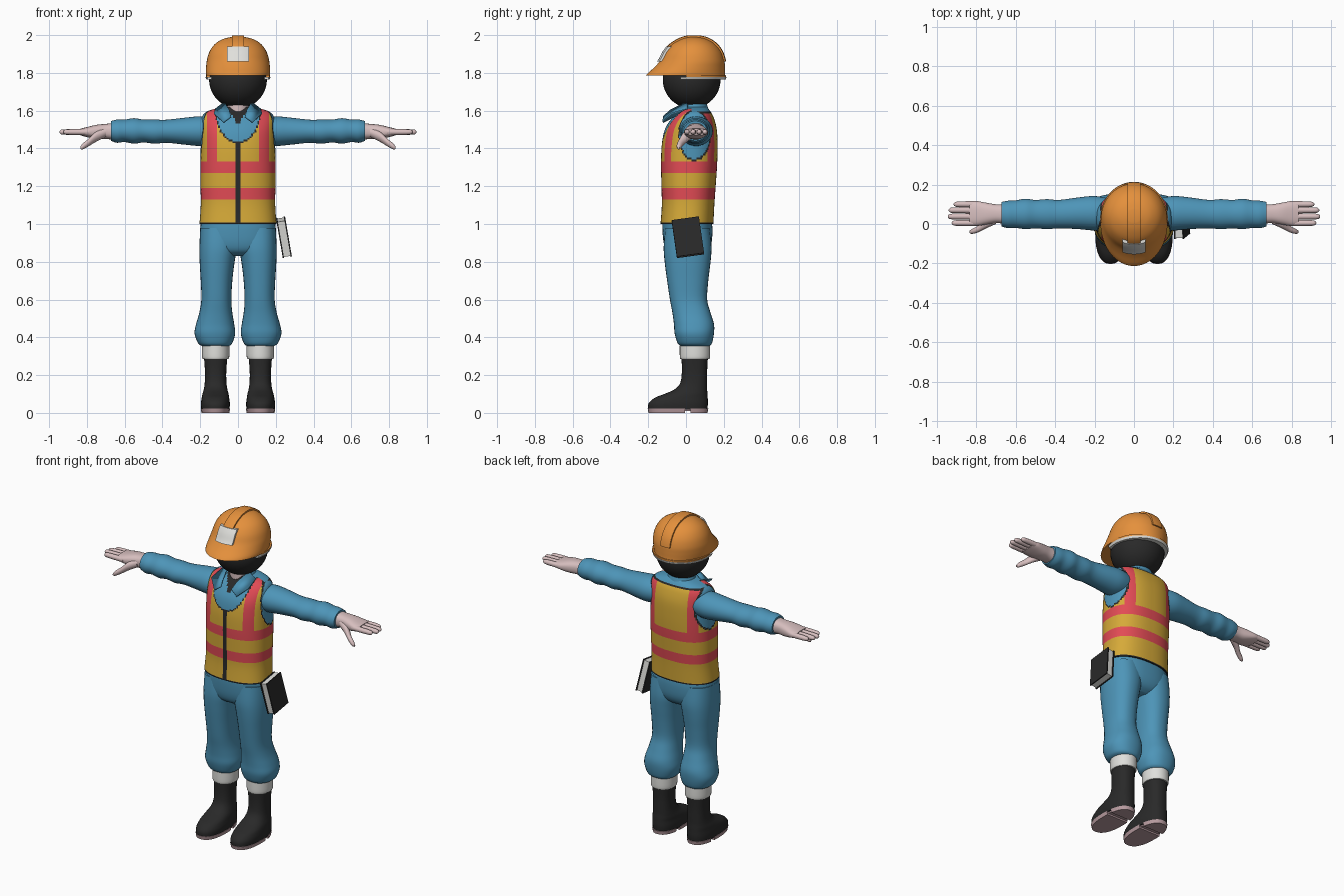
import bpy, bmesh
from math import sin, cos, pi
from mathutils import Matrix, Euler, Vector

if "Cube" in bpy.data.objects:
    bpy.data.objects.remove(bpy.data.objects["Cube"])


def material(name, r, g, b):
    m = bpy.data.materials.new(name)
    m.use_nodes = True
    m.diffuse_color = (r, g, b, 1)
    m.node_tree.nodes["Principled BSDF"].inputs["Base Color"].default_value = (r, g, b, 1)
    return m


BLUE = material("denim blue", .075, .30, .48)
YELLOW = material("vest yellow", .67, .40, .04)
RED = material("band red", .76, .07, .09)
BLACK = material("soft black", .022, .022, .022)
ORANGE = material("helmet orange", .78, .28, .045)
WHITE = material("off white", .74, .74, .71)
SKIN = material("pale skin", .68, .52, .52)
SOLE = material("sole pink", .48, .33, .35)


def finish(name, bm, mats, rule=None, mirror=False, sharp=.7):
    """Turn a bmesh into a smooth object, coloured by a face rule."""
    bmesh.ops.recalc_face_normals(bm, faces=bm.faces)
    for f in bm.faces:
        f.smooth = True
        if rule:
            f.material_index = mats.index(rule(f.calc_center_median()))
    me = bpy.data.meshes.new(name)
    bm.to_mesh(me)
    bm.free()
    me.set_sharp_from_angle(angle=sharp)
    for m in mats:
        me.materials.append(m)
    ob = bpy.data.objects.new(name, me)
    bpy.context.collection.objects.link(ob)
    if mirror:
        ob.modifiers.new("mirror", "MIRROR").use_mirror_merge = False
    return ob


def spline(rows, sub):
    """Smooth the ring table by Catmull-Rom interpolation."""
    out = []
    for i in range(len(rows) - 1):
        p = [Vector(rows[max(0, min(len(rows) - 1, i + k))]) for k in (-1, 0, 1, 2)]
        for s in range(sub):
            t = s / sub
            out.append(p[1] + (p[2] - p[0]) * (t / 2)
                       + (p[0] * 2 - p[1] * 5 + p[2] * 4 - p[3]) * (t * t / 2)
                       + (p[1] * 3 - p[0] - p[2] * 3 + p[3]) * (t ** 3 / 2))
    return out + [Vector(rows[-1])]


def loft_mesh(rows, along_x=False, n=32, sub=4, power=2.0):
    """Rows are (position, low a, high a, low b, high b) of oval rings."""
    bm = bmesh.new()
    loops = []
    for t, a0, a1, b0, b1 in spline([tuple(r) for r in rows], sub):
        loop = []
        for k in range(n):
            c, s = cos(2 * pi * k / n), sin(2 * pi * k / n)
            u = abs(c) ** (2 / power) * (1 if c > 0 else -1)
            v = abs(s) ** (2 / power) * (1 if s > 0 else -1)
            a = (a0 + a1) / 2 + u * (a1 - a0) / 2
            b = (b0 + b1) / 2 + v * (b1 - b0) / 2
            loop.append(bm.verts.new((t, a, b) if along_x else (a, b, t)))
        loops.append(loop)
    for lo, hi in zip(loops, loops[1:]):
        for k in range(n):
            j = (k + 1) % n
            bm.faces.new((lo[k], lo[j], hi[j], hi[k]))
    bm.faces.new(loops[0])
    bm.faces.new(loops[-1])
    return bm


def cut(bm, axis, at, keep=0):
    """Slice at a plane; keep=1 keeps the upper side, -1 the lower side."""
    no = Vector((0, 0, 0))
    no[axis] = 1
    bmesh.ops.bisect_plane(bm, geom=bm.verts[:] + bm.edges[:] + bm.faces[:], plane_co=no * at,
                           plane_no=no, clear_inner=keep > 0, clear_outer=keep < 0)
    if keep:
        bmesh.ops.holes_fill(bm, edges=bm.edges, sides=0)
    return bm


def loft(name, rows, mat, mirror=False, **kw):
    return finish(name, loft_mesh(rows, **kw), [mat], mirror=mirror)


def sym(rows):
    """Expand (z, half width, back, front) rows centred on x."""
    return [(z, -w, w, y0, y1) for z, w, y0, y1 in rows]


# Torso: shirt and vest share one surface, coloured by region
torso = loft_mesh(sym([(1, .204, -.135, .145), (1.1, .197, -.128, .15), (1.2, .198, -.13, .157),
                       (1.32, .198, -.132, .165), (1.42, .197, -.128, .167), (1.5, .196, -.112, .163),
                       (1.56, .192, -.075, .148), (1.595, .165, -.04, .13), (1.62, .085, -.025, .11)]),
                  n=128, sub=10, power=2.4)
for x in (.013, .112, .165):
    cut(torso, 0, x)
    cut(torso, 0, -x)
for z in (1.008, 1.13, 1.19, 1.27, 1.33):
    cut(torso, 2, z)


def vest_rule(c):
    x, y, z = abs(c.x), c.y, c.z
    neck = (x / .115) ** 2 + ((z - 1.6) / .165) ** 2 if y < .03 else (1.685 - z) / .09
    arm = ((y - .045) / .08) ** 2 + ((z - 1.47) / .125) ** 2 if x > .15 else 9
    if y < 0 and z > 1.525 and x < (z - 1.525) * .65:
        return BLACK
    if neck < 1 or arm < 1:
        return BLUE
    if neck < 1.1 or arm < 1.17 or z < 1.008 or (x < .013 and y < 0 and z < 1.44):
        return BLACK
    if 1.13 < z < 1.19 or 1.27 < z < 1.33 or (z > 1.33 and .112 < x < .165):
        return RED
    return YELLOW


finish("vest_and_shirt", torso, [BLUE, YELLOW, RED, BLACK], vest_rule)

# Neck, collar and head
loft("neck", sym([(1.57, .06, -.04, .09), (1.66, .06, -.04, .09)]), SKIN, sub=1)
band = cut(loft_mesh(sym([(1.58, .1, -.04, .125), (1.61, .085, -.035, .118), (1.635, .078, -.03, .11)])), 1, .01, 1)
finish("collar_band", band, [BLUE])
flap = bmesh.new()
points = [(.07, .01, 1.64), (.045, -.075, 1.60), (.035, -.115, 1.565), (.075, -.12, 1.535),
          (.125, -.075, 1.58), (.115, .01, 1.605)]
flap.faces.new([flap.verts.new(p) for p in points])
finish("collar_flaps", flap, [BLUE], mirror=True).modifiers.new("thickness", "SOLIDIFY").thickness = .01
head = bmesh.new()
bmesh.ops.create_uvsphere(head, u_segments=40, v_segments=24, radius=.153,
                          matrix=Matrix.Translation((0, .03, 1.765)))
finish("head", head, [BLACK])

# Helmet: dome with peak, then slices of a slightly larger dome as ridge and badge
DOME = sym([(1.785, .168, -.213, .208), (1.8, .17, -.2, .207), (1.83, .169, -.167, .206),
            (1.865, .165, -.137, .203), (1.91, .152, -.113, .188), (1.95, .125, -.078, .158),
            (1.978, .083, -.03, .115), (1.99, .035, .01, .07)])


def grown_dome(grow):
    bm = loft_mesh(DOME, n=64)
    pivot = Matrix.Translation((0, .03, 1.79))
    bm.transform(pivot @ Matrix.Scale(grow, 4) @ pivot.inverted())
    return bm


finish("helmet_dome", grown_dome(1), [ORANGE])
for name, half, low, high, grow, mat in (("helmet_ridge", .033, 1.86, 2.1, 1.045, ORANGE),
                                         ("helmet_badge", .058, 1.86, 1.94, 1.06, WHITE)):
    piece = grown_dome(grow)
    for axis, at, side in ((0, half, -1), (0, -half, 1), (2, low, 1), (2, high, -1)):
        cut(piece, axis, at, side)
    if mat == WHITE:
        cut(piece, 1, -.03, -1)
    finish(name, piece, [mat], sharp=.5)
skirt = loft_mesh(sym([(1.775, .167, -.15, .212), (1.787, .17, -.15, .212)]), n=64, sub=1)
finish("helmet_back", cut(skirt, 1, 0, 1), [ORANGE])
rim = loft_mesh(sym([(1.764, .166, -.16, .21), (1.777, .172, -.16, .214)]), n=64, sub=1)
finish("helmet_rim", cut(rim, 1, -.03, 1), [WHITE])

# Sleeves with soft folds
loft("sleeves", [(.13, -.03, .13, 1.42, 1.565), (.2, -.033, .142, 1.413, 1.57), (.28, -.026, .135, 1.42, 1.563),
                 (.38, -.022, .122, 1.43, 1.552), (.44, -.026, .126, 1.425, 1.553), (.5, -.022, .122, 1.432, 1.553),
                 (.55, -.026, .128, 1.425, 1.56), (.6, -.02, .12, 1.434, 1.553), (.64, -.021, .118, 1.43, 1.553),
                 (.672, -.012, .112, 1.44, 1.545)], BLUE, mirror=True, along_x=True)

# Hands
loft("palms", [(.65, .0, .1, 1.445, 1.535), (.7, .005, .1, 1.45, 1.53), (.75, -.003, .108, 1.45, 1.525),
               (.8, -.01, .116, 1.46, 1.513), (.835, -.005, .112, 1.47, 1.505)],
     SKIN, mirror=True, along_x=True, power=2.5)
for name, y, tip in (("index", .005, .925), ("middle", .038, .945), ("ring", .07, .94), ("little", .1, .915)):
    r, z = .0155, 1.487
    loft(name + "_fingers", [(x, y - r * k, y + r * k, z - r * k, z + r * k)
                             for x, k in ((.79, 1), (.85, 1), (tip - .02, .9), (tip - .005, .6), (tip, .2))],
         SKIN, mirror=True, along_x=True, n=12, sub=3)
loft("thumbs", [(.7, .0, .05, 1.46, 1.51), (.75, -.022, .025, 1.436, 1.49), (.79, -.042, -.008, 1.412, 1.452),
                (.82, -.05, -.024, 1.396, 1.428), (.834, -.046, -.034, 1.396, 1.41)],
     SKIN, mirror=True, along_x=True, n=16)

# Trousers
loft("trouser_hips", sym([(.83, .1, -.06, .08), (.855, .165, -.1, .115), (.9, .195, -.118, .135),
                          (.97, .199, -.125, .14), (1.02, .195, -.125, .135)]), BLUE, n=48, power=2.4)
loft("trouser_legs", [(.355, .045, .192, -.03, .125), (.37, .03, .212, -.045, .138), (.42, .015, .23, -.06, .148),
                      (.47, .02, .222, -.064, .148), (.53, .03, .205, -.072, .13), (.6, .035, .194, -.085, .112),
                      (.7, .03, .197, -.1, .118), (.8, .018, .203, -.113, .13), (.88, .005, .204, -.118, .135),
                      (.98, .005, .2, -.11, .125)], BLUE, mirror=True, power=2.3)

# Socks, boots and split soles
loft("socks", [(.285, .05, .186, -.03, .124), (.3, .046, .19, -.033, .128), (.37, .046, .19, -.033, .128)],
     WHITE, mirror=True)
loft("boots", [(.018, .045, .194, -.2, .113), (.05, .043, .196, -.198, .116), (.08, .047, .192, -.165, .115),
               (.1, .05, .188, -.115, .114), (.125, .056, .181, -.06, .112), (.16, .061, .176, -.03, .112),
               (.22, .062, .175, -.022, .112), (.295, .056, .18, -.024, .116)], BLACK, mirror=True, power=2.4)
for name, at, side in (("boot_heels", .025, 1), ("boot_treads", -.005, -1)):
    sole = loft_mesh([(0, .046, .193, -.198, .114), (.022, .042, .197, -.203, .118)], sub=1, power=2.4)
    finish(name, cut(sole, 1, at, side), [SOLE], mirror=True)
loft("boot_arches", [(.01, .052, .187, -.15, .09), (.025, .05, .19, -.15, .09)], SOLE, mirror=True, sub=1)

# Hip pouch: pale core between two dark covers
tilt = Matrix.Translation((.243, .01, .93)) @ Euler((.14, -.17, 0)).to_matrix().to_4x4()
for name, x, size, mat in (("pouch_core", 0, (.036, .135, .19), WHITE),
                           ("pouch_outer_cover", .021, (.007, .145, .198), BLACK),
                           ("pouch_inner_cover", -.021, (.007, .145, .198), BLACK)):
    box = bmesh.new()
    bmesh.ops.create_cube(box, size=1, matrix=tilt @ Matrix.Translation((x, 0, 0)) @ Matrix.Diagonal((*size, 1)))
    finish(name, box, [mat])
